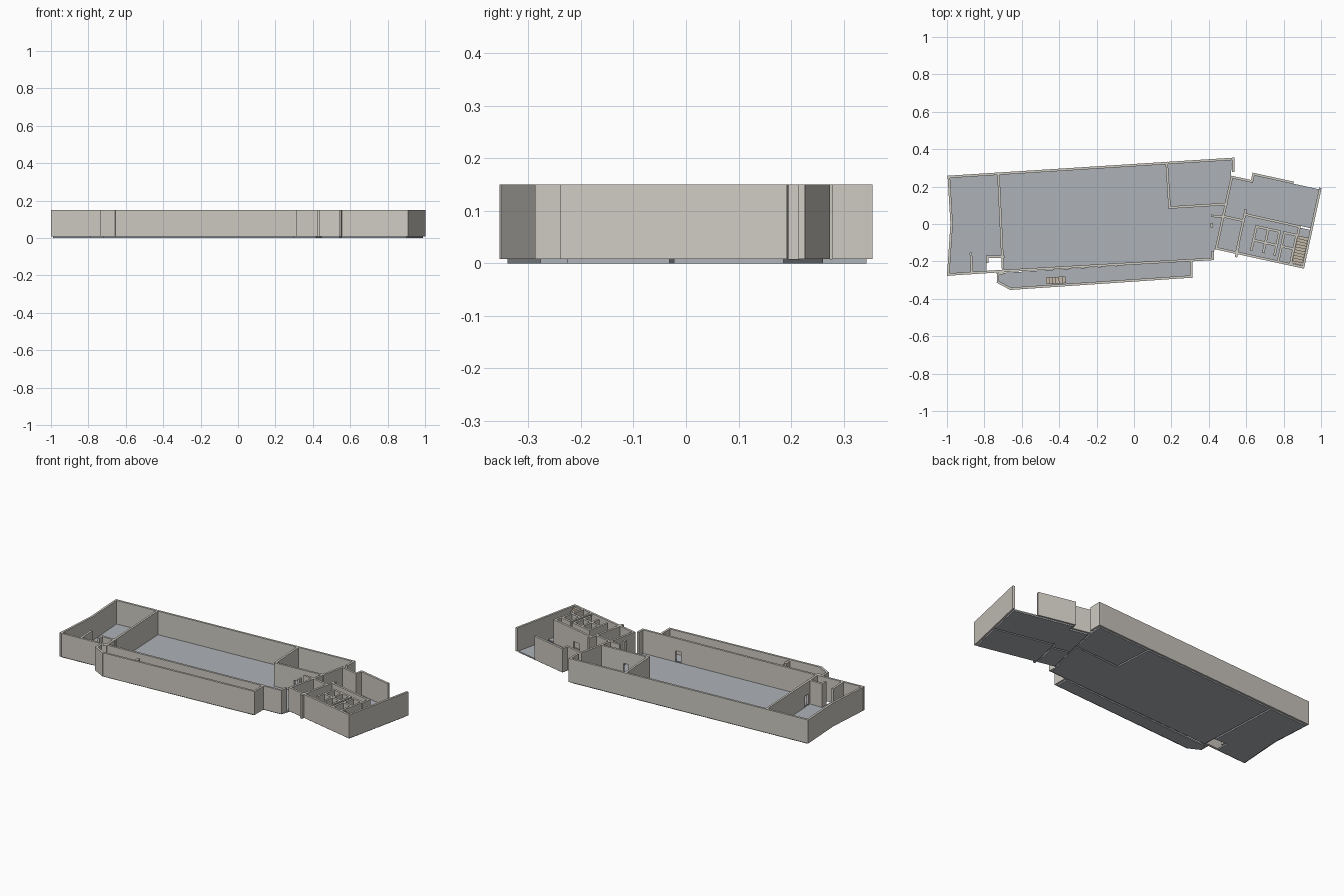
import bpy, bmesh, math
from mathutils import Vector

if "Cube" in bpy.data.objects:
    bpy.data.objects.remove(bpy.data.objects["Cube"])

FLOOR, TOP, DOOR, T = 0.008, 0.15, 0.075, 0.013


def material(name, col):
    m = bpy.data.materials.new(name)
    m.diffuse_color = (*col, 1)
    m.use_nodes = True
    m.node_tree.nodes["Principled BSDF"].inputs["Base Color"].default_value = m.diffuse_color
    return m


PLASTER = material("plaster", (0.62, 0.59, 0.54))
SLAB = material("slab", (0.42, 0.45, 0.48))
STEP = material("step", (0.55, 0.48, 0.40))


def finish(bm, name, mat):
    bmesh.ops.recalc_face_normals(bm, faces=bm.faces)
    me = bpy.data.meshes.new(name)
    bm.to_mesh(me)
    bm.free()
    ob = bpy.data.objects.new(name, me)
    bpy.context.collection.objects.link(ob)
    me.materials.append(mat)


def box(bm, a, b, z0, z1, width):
    # upright box running from plan point a to plan point b
    a, b = Vector(a), Vector(b)
    d = (b - a).normalized()
    n = Vector((-d.y, d.x)) * width / 2
    pts = [a - n, b - n, b + n, a + n]
    lo = [bm.verts.new((p.x, p.y, z0)) for p in pts]
    hi = [bm.verts.new((p.x, p.y, z1)) for p in pts]
    bm.faces.new(lo[::-1])
    bm.faces.new(hi)
    for i in range(4):
        j = (i + 1) % 4
        bm.faces.new((lo[i], lo[j], hi[j], hi[i]))


def wall(name, pts, door=None, width=0.035, sill=FLOOR):
    # chain of wall segments; door is a fraction along the first segment
    bm = bmesh.new()
    for k, (p, q) in enumerate(zip(pts, pts[1:])):
        a, b = Vector(p), Vector(q)
        d = (b - a).normalized()
        a, b = a - d * T / 2, b + d * T / 2
        if door is None or k:
            box(bm, a, b, FLOOR, TOP, T)
            continue
        c = a.lerp(b, door)
        l, r = c - d * width / 2, c + d * width / 2
        box(bm, a, l, FLOOR, TOP, T)
        box(bm, r, b, FLOOR, TOP, T)
        box(bm, l, r, DOOR, TOP, T)
        if sill > FLOOR:
            box(bm, l, r, FLOOR, sill, T)
    finish(bm, name, PLASTER)


def floor(name, pts):
    # room slab, pulled in from the wall centre lines
    bm = bmesh.new()
    f = bm.faces.new([bm.verts.new((x, y, 0)) for x, y in pts])
    f.normal_update()
    ring = bmesh.ops.inset_region(bm, faces=[f], thickness=T / 2, use_boundary=True)["faces"]
    bmesh.ops.delete(bm, geom=ring, context='FACES')
    up = bmesh.ops.extrude_face_region(bm, geom=bm.faces[:])["geom"]
    for v in up:
        if isinstance(v, bmesh.types.BMVert):
            v.co.z = FLOOR
    finish(bm, name, SLAB)


def stairs(name, a, b, width, n):
    bm = bmesh.new()
    a, b = Vector(a), Vector(b)
    for i in range(n):
        box(bm, a.lerp(b, i / n), a.lerp(b, (i + 1) / n), FLOOR,
            FLOOR + (0.142 - FLOOR) * (i + 1) / n, width)
    finish(bm, name, STEP)


ANG = math.radians(-12.3)


def E(u, v):
    # plan point in the rotated east wing
    return (0.44 + u * math.cos(ANG) - v * math.sin(ANG),
            -0.13 + u * math.sin(ANG) + v * math.cos(ANG))


# outer walls of the main hall and west room
wall("north_wall", [(-0.99, 0.252), (0.53, 0.348), (0.53, 0.285)])
wall("west_wall", [(-0.99, 0.252), (-0.975, 0.0), (-0.993, -0.27)])
wall("west_room_south_wall", [(-0.993, -0.27), (-0.70, -0.251)])
wall("hall_south_wall", [(-0.70, -0.251), (0.42, -0.187), (0.42, -0.15)], 0.79)
wall("west_partition", [(-0.70, -0.251), (-0.725, 0.268)], 0.23)
wall("shaft_wall", [(-0.70, -0.175), (-0.785, -0.175), (-0.785, -0.202)])
wall("west_stub", [(-0.872, -0.16), (-0.866, -0.262)])

# south passage
wall("passage_wall", [(-0.70, -0.262), (-0.727, -0.268), (-0.727, -0.31), (-0.66, -0.346),
                      (0.305, -0.281), (0.305, -0.195)])
stairs("passage_stairs", (-0.365, -0.298), (-0.47, -0.304), 0.036, 6)

# room in the north east corner of the hall
wall("corner_room_side", [(0.175, 0.326), (0.19, 0.088)])
wall("corner_room_front", [(0.19, 0.088), (0.493, 0.107)], 0.46)
wall("lobby_stub", [E(0, 0.175), (0.417, 0.043)])
wall("lobby_post", [(0.416, 0.0), (0.416, -0.012)])

# east wing outer walls
wall("wing_west_upper", [E(0, 0.39), E(0, 0.175)])
wall("wing_west_lower", [E(0, 0.175), E(0, 0)], 0.35)
wall("wing_south", [E(0, 0), E(0.475, 0)])
wall("wing_east", [E(0.475, 0), E(0.475, 0.428)])
wall("wing_north", [E(0, 0.39), E(0.11, 0.39), E(0.11, 0.43), E(0.323, 0.43)])
wall("wing_pier", [E(0.113, -0.018), E(0.113, 0.03)])

# east wing inner walls and small cubicles
wall("wing_cross_wall", [E(0.11, 0.23), E(0.11, 0.0)], 0.6)
wall("wing_lobby_wall", [E(0, 0.175), E(0.11, 0.175)], 0.5)
wall("wing_corridor", [E(0.11, 0.21), E(0.41, 0.208), E(0.41, 0.16)], 0.4, 0.05, 0.03)
for i, u in enumerate((0.185, 0.25, 0.312, 0.338, 0.405)):
    wall(f"cubicle_divider_{i}", [E(u, 0.01 if i > 2 else 0.035), E(u, 0.16)])
wall("cubicle_back_a", [E(0.185, 0.16), E(0.312, 0.16)], 0.25, 0.03)
wall("cubicle_back_b", [E(0.338, 0.16), E(0.405, 0.16)])
wall("cubicle_middle_a", [E(0.185, 0.085), E(0.312, 0.085)])
wall("cubicle_middle_b", [E(0.338, 0.085), E(0.405, 0.085)])
stairs("wing_stairs", E(0.44, 0.16), E(0.44, 0.008), 0.056, 10)

# floors
floor("west_floor", [(-0.99, 0.252), (-0.975, 0), (-0.993, -0.27), (-0.785, -0.256),
                     (-0.785, -0.175), (-0.705, -0.175), (-0.725, 0.268)])
floor("hall_floor", [(-0.725, 0.268), (-0.70, -0.251), (0.42, -0.187), (0.44, -0.13),
                     (0.493, 0.107), (0.19, 0.088), (0.175, 0.326)])
floor("corner_floor", [(0.175, 0.326), (0.19, 0.088), (0.493, 0.107), E(0, 0.39), (0.53, 0.348)])
floor("passage_floor", [(-0.70, -0.255), (-0.727, -0.268), (-0.727, -0.31), (-0.66, -0.346),
                        (0.305, -0.281), (0.305, -0.194)])
floor("wing_lobby_floor", [E(0, 0), E(0.11, 0), E(0.11, 0.175), E(0, 0.175)])
floor("wing_wash_floor", [E(0.11, 0), E(0.475, 0), E(0.475, 0.208), E(0.11, 0.208)])
floor("wing_room_floor", [E(0, 0.175), E(0.11, 0.175), E(0.11, 0.208), E(0.475, 0.208),
                          E(0.475, 0.43), E(0.11, 0.43), E(0.11, 0.39), E(0, 0.39)])
